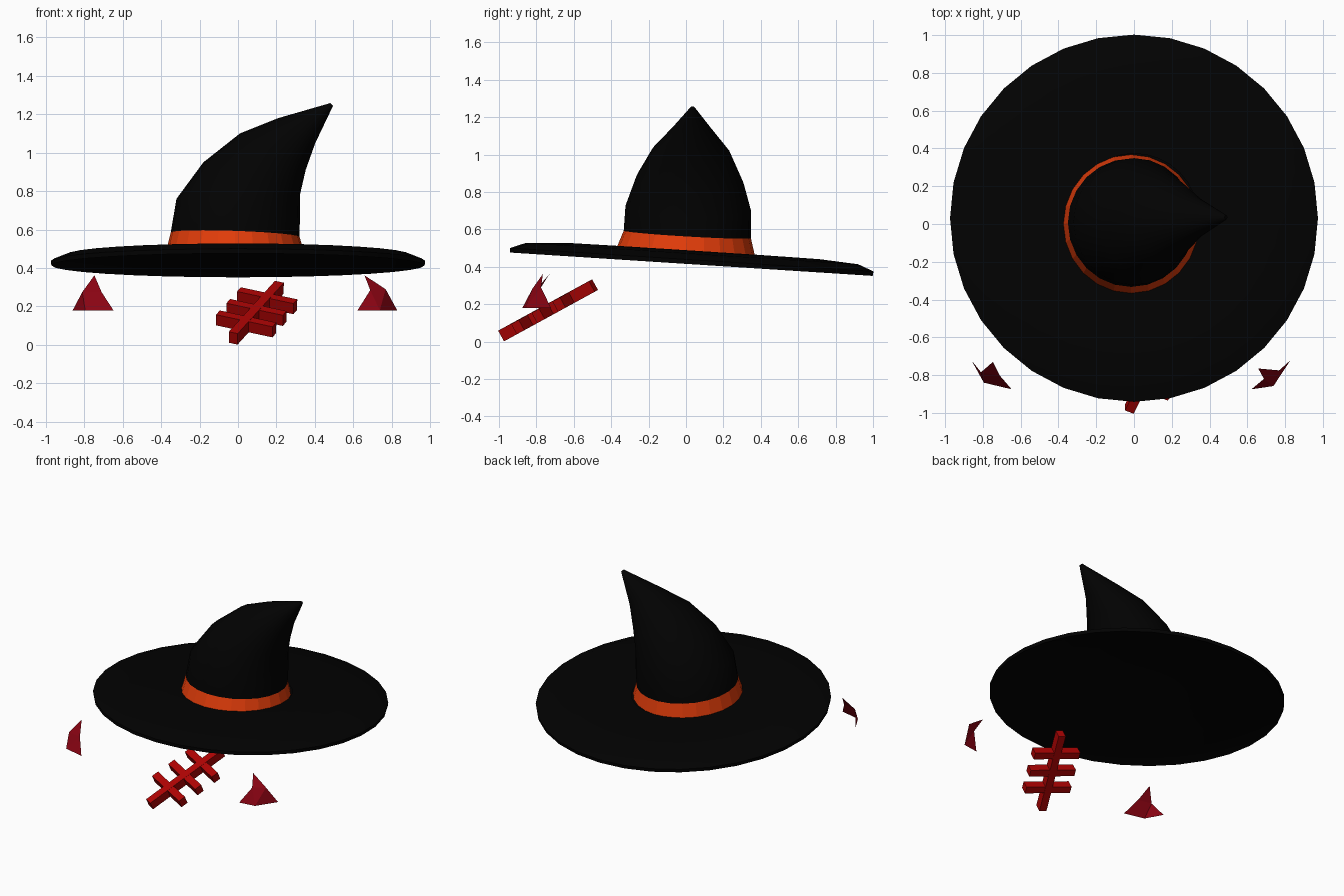
import bpy, math
from math import sin, cos, pi
from mathutils import Vector, Matrix

if "Cube" in bpy.data.objects:
    bpy.data.objects.remove(bpy.data.objects["Cube"])


def material(name, rgb):
    m = bpy.data.materials.new(name)
    m.diffuse_color = (*rgb, 1)
    m.use_nodes = True
    m.node_tree.nodes["Principled BSDF"].inputs["Base Color"].default_value = m.diffuse_color
    return m


BLACK = material("black_felt", (0.0005, 0.0005, 0.0005))
ORANGE = material("orange_ribbon", (0.75, 0.045, 0.003))
RED = material("red", (0.42, 0.001, 0.001))
DARK_RED = material("dark_red", (0.25, 0.001, 0.006))


def make(name, verts, faces, mat, smooth=False):
    me = bpy.data.meshes.new(name)
    me.from_pydata(verts, [], faces)
    me.materials.append(mat)
    ob = bpy.data.objects.new(name, me)
    bpy.context.collection.objects.link(ob)
    if smooth:
        bpy.ops.object.select_all(action='DESELECT')
        ob.select_set(True)
        bpy.context.view_layer.objects.active = ob
        bpy.ops.object.shade_smooth_by_angle(angle=math.radians(35))
    return ob


def loft(name, rings, mat, cap_start=False, cap_end=False, smooth=True):
    n = len(rings[0])
    verts = [v for r in rings for v in r]
    faces = [(k * n + i, k * n + (i + 1) % n, (k + 1) * n + (i + 1) % n, (k + 1) * n + i)
             for k in range(len(rings) - 1) for i in range(n)]
    if cap_start:
        faces.append(tuple(range(n))[::-1])
    if cap_end:
        faces.append(tuple(range(len(verts) - n, len(verts))))
    return make(name, verts, faces, mat, smooth)


# brim: shallow shell, tilted down at the back
tilt = Matrix.Translation((0, 0.029, 0.414)) @ Matrix.Rotation(-math.atan(0.0644), 4, 'X')
profile = [(0.30, 0.046), (0.68, 0.043), (0.89, 0.031), (0.971, 0.0),
           (0.974, 0.024), (0.89, 0.057), (0.68, 0.071), (0.34, 0.073)]
loft("brim", [[tilt @ Vector((r * cos(2 * pi * i / 32), r * sin(2 * pi * i / 32), h))
               for i in range(32)] for r, h in profile], BLACK, cap_start=True)


# crown and band: rings given by left and right xz points, y centre, y radius, back drop
def ring(xl, zl, xr, zr, y, ry, drop, n=24):
    c = Vector(((xl + xr) / 2, y, (zl + zr) / 2))
    a = Vector(((xr - xl) / 2, 0, (zr - zl) / 2))
    b = Vector((0, ry, -drop))
    return [c + a * cos(2 * pi * i / n) + b * sin(2 * pi * i / n) for i in range(n)]


base = ring(-0.374, 0.487, 0.345, 0.483, 0.0, 0.368, 0.024)
band_top = ring(-0.350, 0.585, 0.320, 0.562, 0.007, 0.34, 0.02)
loft("hat_band", [base, band_top], ORANGE, smooth=False)
loft("crown", [band_top,
               ring(-0.32, 0.76, 0.322, 0.665, 0.0125, 0.336, 0.015),
               ring(-0.18, 0.95, 0.322, 0.78, 0.02, 0.287, 0.015),
               ring(0.01, 1.10, 0.352, 0.91, 0.027, 0.211, 0.008),
               ring(0.21, 1.18, 0.402, 1.05, 0.033, 0.115, 0.005),
               ring(0.480, 1.258, 0.494, 1.243, 0.035, 0.012, 0)], BLACK, cap_end=True)

# eyes: bent triangular sheets (corner, bottom middle, corner, side, tip, side)
EYE_FACES = [(0, 1, 5), (1, 2, 3), (1, 3, 5), (5, 3, 4)]
make("right_eye", [(0.622, -0.875, 0.18), (0.738, -0.858, 0.18), (0.828, -0.722, 0.18),
                   (0.768, -0.775, 0.29), (0.658, -0.765, 0.362), (0.688, -0.82, 0.285)],
     EYE_FACES, DARK_RED)
make("left_eye", [(-0.86, -0.722, 0.18), (-0.795, -0.84, 0.18), (-0.648, -0.875, 0.18),
                  (-0.71, -0.803, 0.275), (-0.747, -0.73, 0.362), (-0.81, -0.785, 0.275)],
     EYE_FACES, DARK_RED)

# stitched mouth: one long bar with three cross bars
start, end = Vector((-0.025, -0.98, 0.035)), Vector((0.215, -0.495, 0.30))
along = (end - start).normalized()
across = Vector((0.30, -0.115, -0.065))
across = (across - along * across.dot(along)).normalized()
up = across.cross(along)


def bar(name, centre, axis, side, length, width, height):
    v = [centre + axis * (a * length / 2) + side * (b * width / 2) + up * (c * height / 2)
         for a in (-1, 1) for b in (-1, 1) for c in (-1, 1)]
    make(name, v, [(0, 1, 3, 2), (4, 6, 7, 5), (0, 4, 5, 1), (2, 3, 7, 6),
                   (0, 2, 6, 4), (1, 5, 7, 3)], RED)


bar("mouth_bar", (start + end) / 2, along, across, (end - start).length, 0.05, 0.065)
for i, t in enumerate((0.28, 0.505, 0.735)):
    bar(f"mouth_stitch_{i + 1}", start.lerp(end, t), across, along, 0.32, 0.05, 0.063)
